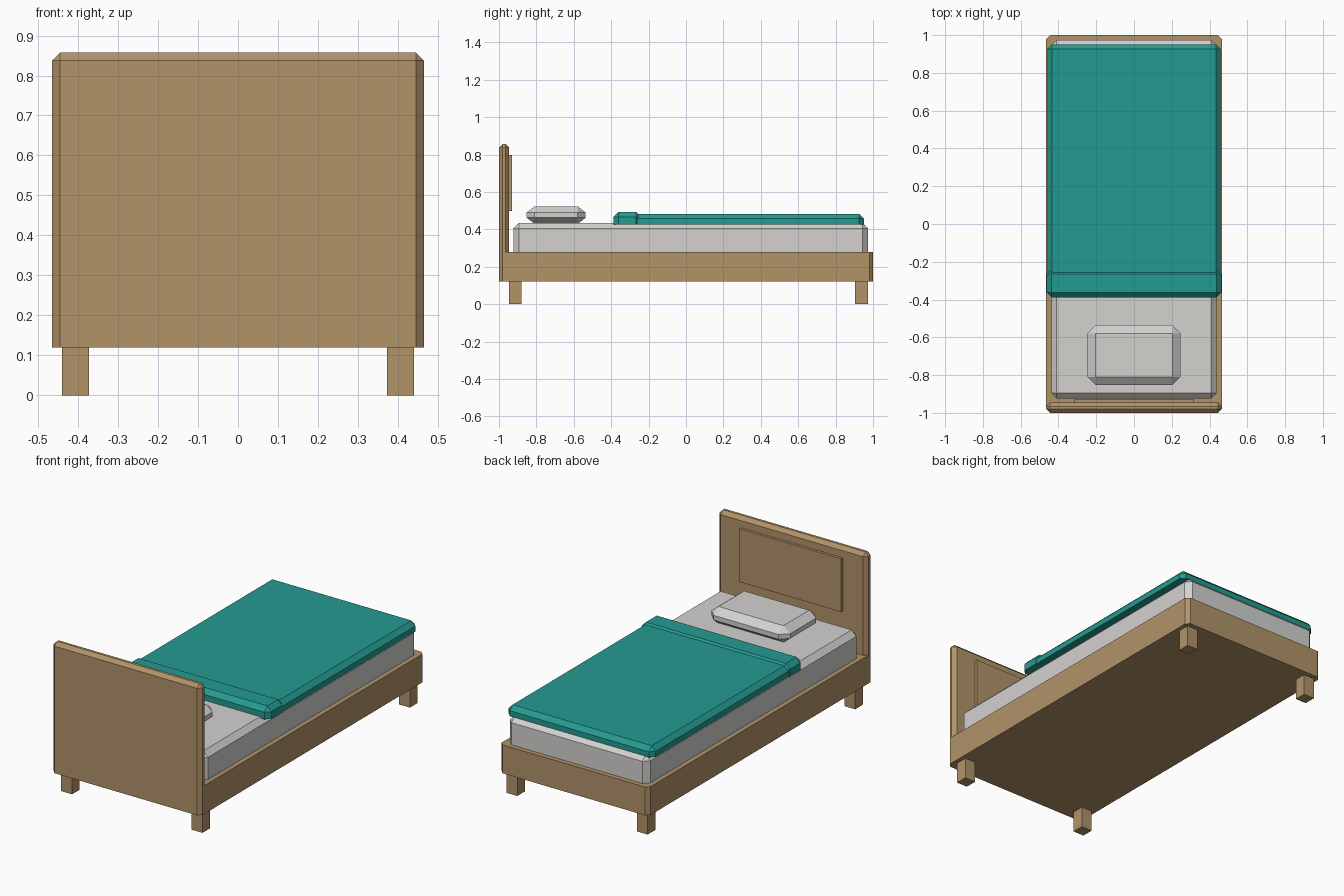
import bpy, bmesh

if "Cube" in bpy.data.objects:
    bpy.data.objects.remove(bpy.data.objects["Cube"])


def material(name, rgb):
    m = bpy.data.materials.new(name)
    lin = [((c / 255 + 0.055) / 1.055) ** 2.4 for c in rgb]
    m.diffuse_color = (*lin, 1)
    m.use_nodes = True
    m.node_tree.nodes["Principled BSDF"].inputs["Base Color"].default_value = m.diffuse_color
    return m


wood = material("light wood", (177, 147, 105))
linen = material("pale grey linen", (211, 210, 207))
teal = material("teal blanket", (36, 155, 145))


def box(name, x, y, z, mat, bevel=0, edges="none", z_squash=1):
    """Box from (min, max) ranges; edges: none, vertical, open (all but bottom), all."""
    bm = bmesh.new()
    bmesh.ops.create_cube(bm, size=1)
    half = (z[1] - z[0]) / z_squash
    for v in bm.verts:
        v.co.x *= x[1] - x[0]
        v.co.y *= y[1] - y[0]
        v.co.z *= half
    low = min(v.co.z for v in bm.verts)

    def wanted(e):
        a, b = (v.co.z for v in e.verts)
        if edges == "vertical":
            return abs(a - b) > 1e-6
        if edges == "open":
            return max(a, b) > low + 1e-6
        return edges == "all"

    picked = [e for e in bm.edges if wanted(e)]
    if picked:
        bmesh.ops.bevel(bm, geom=picked, offset=bevel, segments=1,
                        affect='EDGES', clamp_overlap=True)
    for v in bm.verts:
        v.co.z *= z_squash
    bmesh.ops.recalc_face_normals(bm, faces=bm.faces)
    me = bpy.data.meshes.new(name)
    bm.to_mesh(me)
    bm.free()
    me.materials.append(mat)
    ob = bpy.data.objects.new(name, me)
    ob.location = (sum(x) / 2, sum(y) / 2, sum(z) / 2)
    bpy.context.collection.objects.link(ob)
    return ob


# Wooden base with headboard and raised panel
box("bed_frame", (-0.465, 0.465), (-1, 1), (0.12, 0.28), wood, 0.02, "vertical")
box("headboard", (-0.465, 0.465), (-1, -0.945), (0.28, 0.857), wood, 0.02, "open")
box("headboard_panel", (-0.318, 0.318), (-0.95, -0.93), (0.497, 0.797), wood)

# Square legs
for end, yc in (("head", -0.913), ("foot", 0.938)):
    for side, xc in (("left", -0.407), ("right", 0.407)):
        box(f"{end}_{side}_leg", (xc - 0.034, xc + 0.034),
            (yc - 0.034, yc + 0.034), (0, 0.13), wood)

# Mattress and pillow
box("mattress", (-0.438, 0.438), (-0.923, 0.973), (0.25, 0.434), linen, 0.029, "open")
box("pillow", (-0.246, 0.246), (-0.852, -0.536), (0.429, 0.523), linen, 0.043, "all", 0.78)

# Blanket with folded-over edge
box("blanket", (-0.459, 0.459), (-0.37, 0.951), (0.426, 0.482), teal, 0.025, "open")
box("blanket_fold", (-0.462, 0.462), (-0.388, -0.24), (0.426, 0.492), teal, 0.026, "open")
